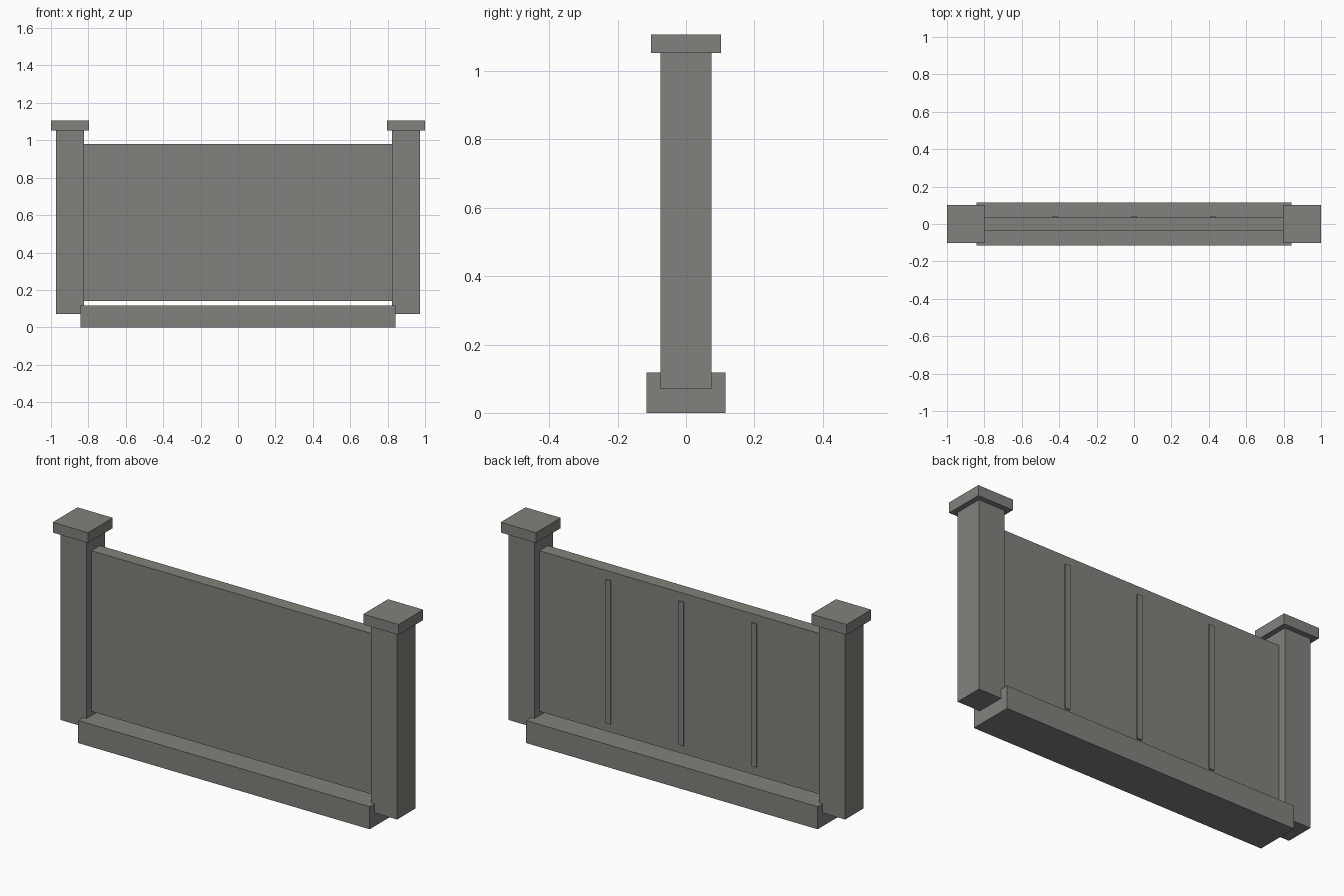
import bpy
import bmesh

if "Cube" in bpy.data.objects:
    bpy.data.objects.remove(bpy.data.objects["Cube"])

# One concrete grey for the whole barrier
grey = bpy.data.materials.new("concrete grey")
grey.diffuse_color = (0.225, 0.221, 0.2, 1.0)
grey.use_nodes = True
grey.node_tree.nodes["Principled BSDF"].inputs["Base Color"].default_value = grey.diffuse_color


def box(name, x, y, z):
    """Box from (min, max) ranges on each axis."""
    bm = bmesh.new()
    bmesh.ops.create_cube(bm, size=1.0)
    for v in bm.verts:
        v.co = [r[0] if c < 0 else r[1] for c, r in zip(v.co, (x, y, z))]
    mesh = bpy.data.meshes.new(name)
    bm.to_mesh(mesh)
    bm.free()
    mesh.materials.append(grey)
    obj = bpy.data.objects.new(name, mesh)
    bpy.context.collection.objects.link(obj)
    return obj


def centred(c, width):
    return (c - width / 2, c + width / 2)


# Footing and wall panel, with a narrow gap between them
box("footing", centred(0, 1.686), centred(0, 0.232), (0, 0.118))
box("wall_panel", centred(0, 1.654), centred(0, 0.07), (0.14, 0.98))

# Posts with square caps at both ends
for side, sx in (("left", -1), ("right", 1)):
    cx = sx * 0.898
    box(side + "_post", centred(cx, 0.15), centred(0, 0.15), (0.07, 1.055))
    box(side + "_post_cap", centred(cx, 0.204), centred(0, 0.204), (1.053, 1.107))

# Thin vertical ribs on the back of the panel
for i in (-1, 0, 1):
    box(f"back_rib_{i + 2}", centred(i * 0.422, 0.028), (0.03, 0.042), (0.185, 0.935))
